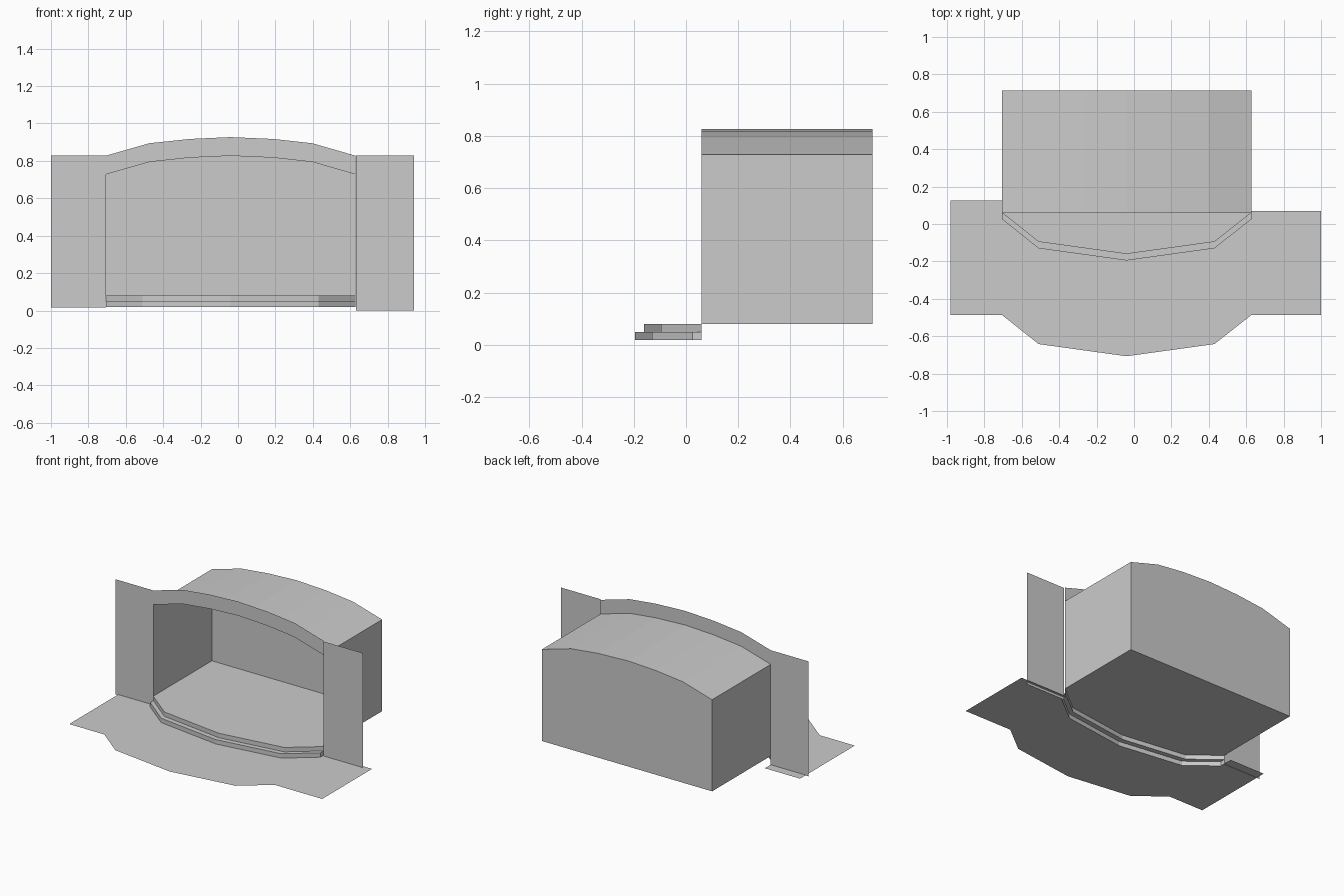
import bpy

if "Cube" in bpy.data.objects:
    bpy.data.objects.remove(bpy.data.objects["Cube"])

L, R, CX = -0.705, 0.627, -0.04      # stage opening sides and centre line
GROUND, STEP, STAGE = 0.018, 0.049, 0.08
WALL_Y, BACK_Y = 0.06, 0.715


def mesh_object(name, verts, faces):
    me = bpy.data.meshes.new(name)
    me.from_pydata(verts, [], faces)
    me.update()
    ob = bpy.data.objects.new(name, me)
    bpy.context.collection.objects.link(ob)
    return ob


def strip(name, a, b):
    """Quads joining two point rows of equal length."""
    n = len(a)
    faces = [(i, i + 1, n + i + 1, n + i) for i in range(n - 1)]
    return mesh_object(name, a + b, faces)


def polygon(name, pts):
    return mesh_object(name, pts, [tuple(range(len(pts)))])


# Shared profiles: bowed roof line (x, z) and bowed stage front (x, y)
ARCH = [(L, 0.728), (-0.475, 0.794), (-0.26, 0.817), (CX, 0.827),
        (0.19, 0.817), (0.398, 0.794), (R, 0.728)]
BOW = [(L, 0.06), (-0.51, -0.095), (CX, -0.16), (0.43, -0.095), (R, 0.06)]


def arch(y, dz=0):
    return [(x, y, z + dz) for x, z in ARCH]


def bow(z, dy=0):
    return [(x, y + dy, z) for x, y in BOW]


# Stage house: side walls and roof, back wall
def shell(y):
    return [(L, y, STAGE)] + arch(y) + [(R, y, STAGE)]


strip("side_walls_and_roof", shell(WALL_Y), shell(BACK_Y))
polygon("back_wall", shell(BACK_Y)[::-1])

# Stage floor with bowed front apron
polygon("stage_floor", bow(STAGE) + [(R, BACK_Y, STAGE), (L, BACK_Y, STAGE)])

# Arched header over the opening
strip("arched_header", arch(WALL_Y), arch(WALL_Y, 0.1))

# Wing walls beside the opening
for name, x0, x1, y, z in (("left_wing", -1.0, L, WALL_Y, 0.015),
                           ("right_wing", R + 0.004, 0.94, 0.052, 0.0)):
    polygon(name, [(x0, y, z), (x1, y, z), (x1, y, 0.828), (x0, y, 0.828)])

# Step around the apron: risers, tread and end caps
OUT = -0.035
strip("upper_riser", bow(STEP), bow(STAGE))
strip("step_tread", bow(STEP, OUT), bow(STEP))
strip("lower_riser", bow(GROUND, OUT), bow(STEP, OUT))
for name, x in (("left_step_end", L), ("right_step_end", R)):
    polygon(name, [(x, 0.06 + OUT, GROUND), (x, 0.06, GROUND),
                   (x, 0.06, STEP), (x, 0.06 + OUT, STEP)])

# Forecourt ground: bowed band plus a flat pad at each side
strip("forecourt", bow(GROUND, -0.547), bow(GROUND, OUT))
for name, x0, x1, y1 in (("left_pad", -0.98, L, 0.125),
                         ("right_pad", R, 1.0, 0.07)):
    polygon(name, [(x0, -0.487, GROUND), (x1, -0.487, GROUND),
                   (x1, y1, GROUND), (x0, y1, GROUND)])
